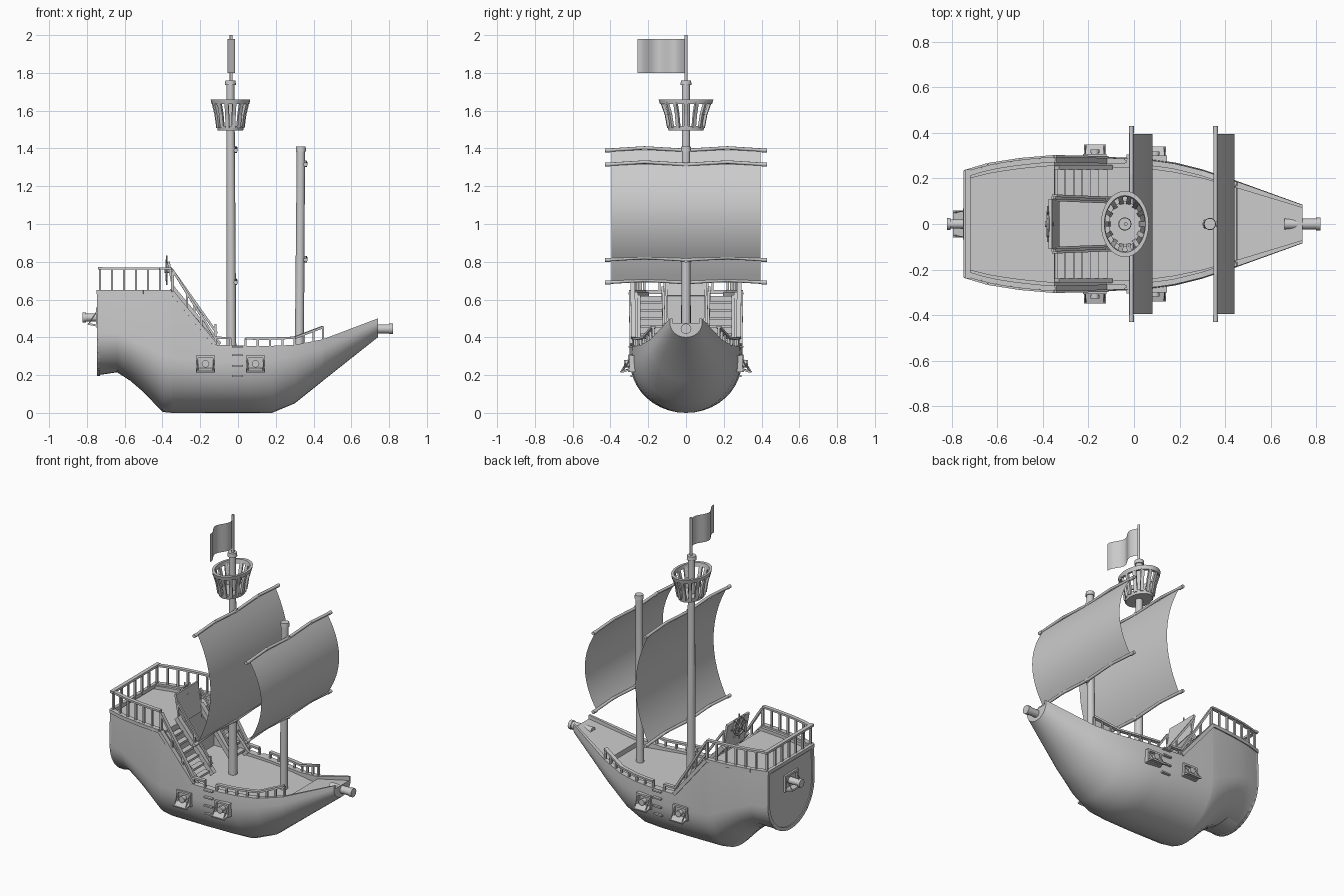
import bpy, bmesh
from math import sin, cos, pi, radians
from mathutils import Vector, Matrix

if "Cube" in bpy.data.objects:
    bpy.data.objects.remove(bpy.data.objects["Cube"])


def finish(bm, name, mirror=False, smooth=True):
    bmesh.ops.recalc_face_normals(bm, faces=bm.faces[:])
    me = bpy.data.meshes.new(name)
    bm.to_mesh(me)
    bm.free()
    ob = bpy.data.objects.new(name, me)
    bpy.context.collection.objects.link(ob)
    if mirror:
        m = ob.modifiers.new("mirror", 'MIRROR')
        m.use_axis = (False, True, False)
        m.use_mirror_merge = False
    if smooth:
        bpy.ops.object.select_all(action='DESELECT')
        ob.select_set(True)
        bpy.context.view_layer.objects.active = ob
        bpy.ops.object.shade_smooth_by_angle(angle=radians(35))
    return ob


def frame(a, b):
    a, b = Vector(a), Vector(b)
    rot = (b - a).to_track_quat('Z', 'Y').to_matrix().to_4x4()
    return Matrix.Translation((a + b) / 2) @ rot, (b - a).length


def rod(bm, a, b, r, r2=None, n=12):
    m, l = frame(a, b)
    bmesh.ops.create_cone(bm, cap_ends=True, segments=n, radius1=r,
                          radius2=r if r2 is None else r2, depth=l, matrix=m)


def bar(bm, a, b, w, h):
    m, l = frame(a, b)
    bmesh.ops.create_cube(bm, size=1, matrix=m @ Matrix.Diagonal((w, h, l, 1)))


def box(bm, c, s):
    bmesh.ops.create_cube(bm, size=1, matrix=Matrix.Translation(c) @ Matrix.Diagonal((*s, 1)))


def loft(bm, loops, closed=True, caps=True, wrap=False):
    vs = [[bm.verts.new(p) for p in lp] for lp in loops]
    n = len(vs[0])
    pairs = list(zip(vs, vs[1:])) + ([(vs[-1], vs[0])] if wrap else [])
    for p, q in pairs:
        for i in range(n if closed else n - 1):
            j = (i + 1) % n
            bm.faces.new((p[i], p[j], q[j], q[i]))
    if caps:
        bm.faces.new(vs[0])
        bm.faces.new(vs[-1])


# Hull stations: x, keel z, widest z, gunwale z, half width, deck z
ST = [(-.74, .20, .42, .64, .235, .62), (-.64, .215, .42, .64, .265, .62),
      (-.57, .17, .39, .64, .277, .62), (-.50, .11, .36, .64, .287, .62),
      (-.40, .005, .31, .64, .297, .62), (-.35, 0, .29, .64, .30, .62),
      (-.348, 0, .29, .637, .30, .34), (-.12, 0, .27, .36, .295, .34),
      (.06, 0, .27, .355, .287, .34), (.18, 0, .28, .355, .27, .34),
      (.30, .05, .30, .36, .24, .34), (.45, .17, .34, .39, .19, .345),
      (.452, .172, .34, .391, .189, .375), (.74, .40, .475, .50, .085, .475)]


def at(x, k):
    for p, q in zip(ST, ST[1:]):
        if p[0] <= x <= q[0]:
            return p[k] + (q[k] - p[k]) * (x - p[0]) / (q[0] - p[0])


def half_section(s, n=10):
    x, zb, zm, zt, w, d = s
    pts = [(w * sin(pi / 2 * i / n), zm - (zm - zb) * cos(pi / 2 * i / n)) for i in range(n + 1)]
    return pts + [(w * .985, zt)]


def hull_loop(s):
    x, t = s[0], min(.04, s[4] * .15)
    half = half_section(s)
    half += [(s[4] * .985 - t, s[3]), (s[4] * .985 - t, s[5])]
    return [(x, y, z) for y, z in half] + [(x, -y, z) for y, z in half[:0:-1]]


bm = bmesh.new()
loft(bm, [hull_loop(s) for s in ST])
finish(bm, "hull")

# Raised border of the stern panel and gunwale ledge on the aft castle
bm = bmesh.new()
h = half_section(ST[0])
for (y, z), (y2, z2) in zip(h, h[1:]):
    bar(bm, (-.738, y * .96, z + .006), (-.738, y2 * .96, z2 + .006), .016, .022)
for x, x2 in ((-.74, -.64), (-.64, -.5), (-.5, -.35), (-.35, -.12)):
    bar(bm, (x, at(x, 4) - .012, at(x, 3)), (x2, at(x2, 4) - .012, at(x2, 3)), .03, .022)
box(bm, (-.738, .11, .64), (.022, .25, .022))
finish(bm, "hull_trim", True)

# Railings: aft castle, stair slope, main deck
bm = bmesh.new()


def edge(x, dz):
    return Vector((x, at(x, 4) - .017, at(x, 3) + dz))


def railing(x0, x1, n, d0, d1, r=.006):
    pts = [x0 + (x1 - x0) * i / n for i in range(n + 1)]
    hs = [d0 + (d1 - d0) * i / n for i in range(n + 1)]
    for x, d in zip(pts, hs):
        bar(bm, edge(x, 0), edge(x, d), r * 2, r * 2)
    for i in range(n):
        bar(bm, edge(pts[i], hs[i]), edge(pts[i + 1], hs[i + 1]), .024, .012)


railing(-.73, -.35, 6, .125, .125)
railing(-.345, -.12, 3, .12, .035)
railing(-.12, -.04, 1, .038, .038)
railing(.04, .30, 4, .038, .038)
railing(.30, .45, 3, .038, .065)
for y in (0, .07, .14):
    box(bm, (-.73, y, .70), (.012, .012, .13))
box(bm, (-.73, .115, .766), (.024, .25, .014))
finish(bm, "railings", True)

# Stairs on both sides of the helm
bm = bmesh.new()
for i in range(6):
    box(bm, (-.32 + .037 * i, .185, .585 - .042 * i), (.036, .14, .014))
bar(bm, (-.35, .115, .66), (-.10, .105, .36), .03, .03)
bar(bm, (-.345, .25, .61), (-.11, .25, .35), .02, .04)
bar(bm, (-.35, .115, .76), (-.11, .105, .42), .012, .012)
for x, z in ((-.345, .65), (-.23, .50), (-.12, .38)):
    bar(bm, (x, .11, z), (x, .11, z + .09), .01, .01)
finish(bm, "stairs", True)

# Helm board and steering wheel
bm = bmesh.new()
bar(bm, (-.335, 0, .62), (-.368, 0, .80), .22, .014)
finish(bm, "helm_board")
bm = bmesh.new()
c = Vector((-.378, 0, .755))
rod(bm, c - Vector((.012, 0, 0)), c + Vector((.025, 0, 0)), .014)
for i in range(16):
    a, b = 2 * pi * i / 16, 2 * pi * (i + 1) / 16
    rod(bm, c + Vector((0, cos(a), sin(a))) * .053, c + Vector((0, cos(b), sin(b))) * .053, .007, n=6)
    if i % 2 == 0:
        rod(bm, c, c + Vector((0, cos(a), sin(a))) * .078, .005, n=6)
finish(bm, "steering_wheel")

# Masts with caps, and flag pole
bm = bmesh.new()
rod(bm, (-.035, 0, .33), (-.04, 0, 1.74), .026, .021, 16)
rod(bm, (-.04, 0, 1.735), (-.04, 0, 1.76), .029, .027, 16)
rod(bm, (-.036, 0, 1.75), (-.036, 0, 2.0), .008)
finish(bm, "main_mast")
bm = bmesh.new()
rod(bm, (.325, 0, .33), (.333, 0, 1.39), .024, .022, 16)
rod(bm, (.333, 0, 1.385), (.333, 0, 1.41), .027, .025, 16)
finish(bm, "fore_mast")

# Waving flag
bm = bmesh.new()
loft(bm, [[(-.036 + .02 * sin(i / 16 * 2.6 * pi), -.008 - .25 * i / 16, z) for z in (1.80, 1.98)]
          for i in range(17)], closed=False, caps=False)
finish(bm, "flag")


# Billowing sails on slightly bent yards
def sail(name, x, z0, z1, bulge):
    bm = bmesh.new()
    loft(bm, [[(x + bulge * (1 - (2 * t / 20 - 1) ** 2), y, z0 + (z1 - z0) * t / 20)
               for y in (-.395, 0, .395)] for t in range(21)], closed=False, caps=False)
    finish(bm, name + "_sail")
    bm = bmesh.new()
    for z in (z0, z1):
        ys = ((-.425, 0), (-.22, .013), (0, 0), (.22, .013), (.425, 0))
        for (a, da), (b, db) in zip(ys, ys[1:]):
            rod(bm, (x, a, z + da), (x, b, z + db), .009)
        for s in (-1, 1):
            rod(bm, (x, s * .40, z), (x, s * .43, z), .011)
        rod(bm, (x - .03, 0, z), (x + .006, 0, z), .014)
    finish(bm, name + "_yards")


sail("main", -.012, .69, 1.39, .093)
sail("fore", .358, .81, 1.315, .083)

# Oval crow's nest: floor, slats and rim
bm = bmesh.new()


def oval(f, z, n=32):
    return [(-.04 + .105 * f * cos(2 * pi * i / n), .145 * f * sin(2 * pi * i / n), z) for i in range(n)]


loft(bm, [oval(.64, 1.495), oval(.68, 1.52)])
loft(bm, [oval(.95, 1.635), oval(1, 1.66), oval(.86, 1.66), oval(.83, 1.635)], caps=False, wrap=True)
lo, mid, hi = oval(.65, 1.51, 14), oval(.74, 1.58, 14), oval(.90, 1.645, 14)
for a, b, d in zip(lo, mid, hi):
    bar(bm, a, b, .02, .014)
    bar(bm, b, d, .02, .014)
finish(bm, "crows_nest")

# Gun ports with frames, open lids, lid ropes and guns
bm = bmesh.new()
for x, y in ((-.172, .293), (.093, .285)):
    for s in (-1, 1):
        box(bm, (x + s * .045, y, .26), (.012, .03, .085))
        box(bm, (x, y, .26 + s * .037), (.10, .03, .012))
        rod(bm, (x + s * .04, y + .05, .222), (x + s * .042, y + .01, .285), .003, n=6)
    bar(bm, (x, y + .005, .232), (x, y + .055, .217), .096, .01)
    rod(bm, (x, y - .06, .26), (x, y + .025, .26), .016)
    rod(bm, (x, y + .018, .26), (x, y + .034, .26), .02)
finish(bm, "gun_ports", True)

# Boarding rungs
bm = bmesh.new()
for z, y in ((.195, .275), (.25, .285), (.305, .288), (.35, .288)):
    box(bm, (-.003, y, z), (.058, .035, .009))
finish(bm, "boarding_rungs", True)

# Stern gun with port frame and half-open lid
bm = bmesh.new()
rod(bm, (-.70, 0, .505), (-.81, 0, .505), .022, .02, 16)
rod(bm, (-.805, 0, .505), (-.822, 0, .505), .026, n=16)
for s in (-1, 1):
    box(bm, (-.742, s * .06, .505), (.02, .014, .09))
    box(bm, (-.742, 0, .505 + s * .045), (.02, .134, .014))
    rod(bm, (-.79, s * .05, .472), (-.745, s * .058, .54), .003, n=6)
bar(bm, (-.745, 0, .462), (-.795, 0, .472), .12, .01)
finish(bm, "stern_gun")

# Bow gun
bm = bmesh.new()
rod(bm, (.66, 0, .445), (.805, 0, .445), .024, n=16)
rod(bm, (.80, 0, .445), (.82, 0, .445), .028, n=16)
finish(bm, "bow_gun")
